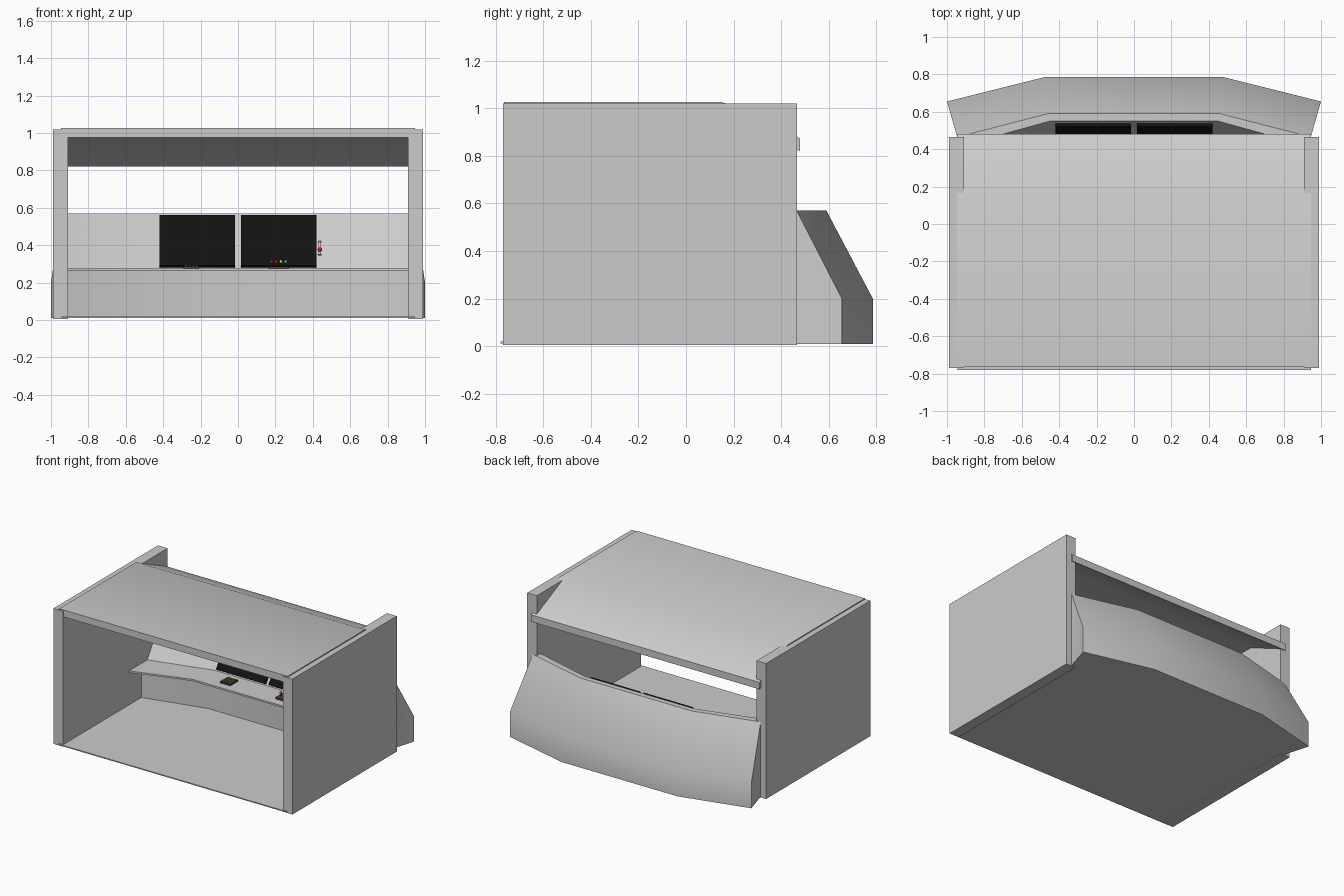
import bpy, bmesh, math

if "Cube" in bpy.data.objects:
    bpy.data.objects.remove(bpy.data.objects["Cube"])

def material(name, rgb):
    m = bpy.data.materials.new(name)
    m.diffuse_color = (*rgb, 1)
    m.use_nodes = True
    m.node_tree.nodes["Principled BSDF"].inputs["Base Color"].default_value = m.diffuse_color
    return m

BLACK = material("black", (0.006, 0.006, 0.006))
DARK = material("dark_grey", (0.05, 0.05, 0.05))
RED = material("red", (0.7, 0.01, 0.02))
YELLOW = material("yellow", (0.8, 0.7, 0.02))
CYAN = material("cyan", (0.02, 0.6, 0.7))
OLIVE = material("olive", (0.2, 0.18, 0.03))

def mesh_object(name, verts, faces, smooth=False):
    me = bpy.data.meshes.new(name)
    me.from_pydata(verts, [], faces)
    bm = bmesh.new()
    bm.from_mesh(me)
    bmesh.ops.recalc_face_normals(bm, faces=bm.faces)
    bm.to_mesh(me)
    bm.free()
    ob = bpy.data.objects.new(name, me)
    bpy.context.collection.objects.link(ob)
    if smooth:
        bpy.ops.object.select_all(action='DESELECT')
        ob.select_set(True)
        bpy.context.view_layer.objects.active = ob
        bpy.ops.object.shade_smooth_by_angle(angle=math.radians(30))
    return ob

def box(name, center, size, mat=None, tilt=0):
    bpy.ops.mesh.primitive_cube_add(size=1, location=center, rotation=(tilt, 0, 0))
    ob = bpy.context.object
    ob.name = name
    ob.scale = size
    if mat:
        ob.data.materials.append(mat)
    return ob

def ball(name, center, r, mat):
    bpy.ops.mesh.primitive_uv_sphere_add(segments=16, ring_count=8, radius=r, location=center)
    ob = bpy.context.object
    ob.name = name
    ob.data.materials.append(mat)
    bpy.ops.object.shade_smooth()

def loft(name, rings, caps, smooth=True):
    n = len(rings[0])
    verts = [p for r in rings for p in r]
    faces = [(k*n + i, k*n + (i+1) % n, (k+1)*n + (i+1) % n, (k+1)*n + i)
             for k in range(len(rings) - 1) for i in range(n)]
    for k in (0, len(rings) - 1):
        faces += [tuple(k*n + i for i in c) for c in caps]
    return mesh_object(name, verts, faces, smooth)

# side walls
for s, side in ((-1, "left"), (1, "right")):
    box(side + "_wall", (s*0.95, -0.152, 0.512), (0.08, 1.235, 1.015))

# floor plate
box("floor", (0, -0.24, 0.016), (1.89, 1.08, 0.008))

# roof with a drooping rear edge
roof = [(-0.765, 0.975), (-0.765, 1.027), (0.15, 1.027), (0.465, 0.882),
        (0.48, 0.872), (0.48, 0.82), (0.15, 0.975)]
loft("roof", [[(x, y, z) for y, z in roof] for x in (-0.947, 0.947)], [range(7)])

# nose and console: end x, end y, kink x, kink y, z
section = [(1.00, 0.655, 0.48, 0.785, 0.01),
           (1.00, 0.655, 0.48, 0.785, 0.20),
           (0.945, 0.465, 0.46, 0.59, 0.57),
           (0.92, 0.42, 0.45, 0.55, 0.57),
           (0.93, 0.22, 0.44, 0.35, 0.275),
           (0.94, 0.00, 0.48, 0.145, 0.275),
           (0.94, 0.00, 0.48, 0.145, 0.262),
           (0.93, 0.15, 0.44, 0.27, 0.262),
           (0.93, 0.15, 0.44, 0.27, 0.01),
           (0.945, 0.465, 0.46, 0.55, 0.01)]
end = lambda s: [(s*a, b, z) for a, b, c, d, z in section]
kink = lambda s: [(s*c, d, z) for a, b, c, d, z in section]
loft("nose_console", [end(-1), kink(-1), kink(1), end(1)],
     [(9, 0, 1, 2), range(2, 10)])

# tilted screens on the console panel
tilt = -math.atan2(0.20, 0.295)
for s, side in ((-1, "left"), (1, "right")):
    box(side + "_screen", (s*0.2175, 0.438, 0.422), (0.405, 0.02, 0.326), BLACK, tilt)

# keypad with keys
box("keypad", (-0.25, 0.25, 0.281), (0.085, 0.09, 0.012), DARK)
for i in range(4):
    for j in range(3):
        box("key", (-0.28 + i*0.02, 0.225 + j*0.025, 0.288), (0.014, 0.016, 0.006), OLIVE)

# button box with coloured knobs
box("button_box", (0.217, 0.25, 0.281), (0.11, 0.08, 0.012), DARK)
for i, m in enumerate((RED, RED, YELLOW, CYAN)):
    x = 0.18 + i*0.025
    box("knob_stem", (x, 0.25, 0.297), (0.005, 0.005, 0.025), DARK)
    ball("knob", (x, 0.25, 0.312), 0.009, m)

# lever beside the right screen
box("lever_plate", (0.437, 0.415, 0.385), (0.014, 0.012, 0.09), None, tilt)
for z in (0.35, 0.418):
    box("lever_bracket", (0.437, 0.383 + (z - 0.35)*0.68, z), (0.026, 0.035, 0.006))
ball("lever_knob", (0.437, 0.385, 0.377), 0.012, RED)
